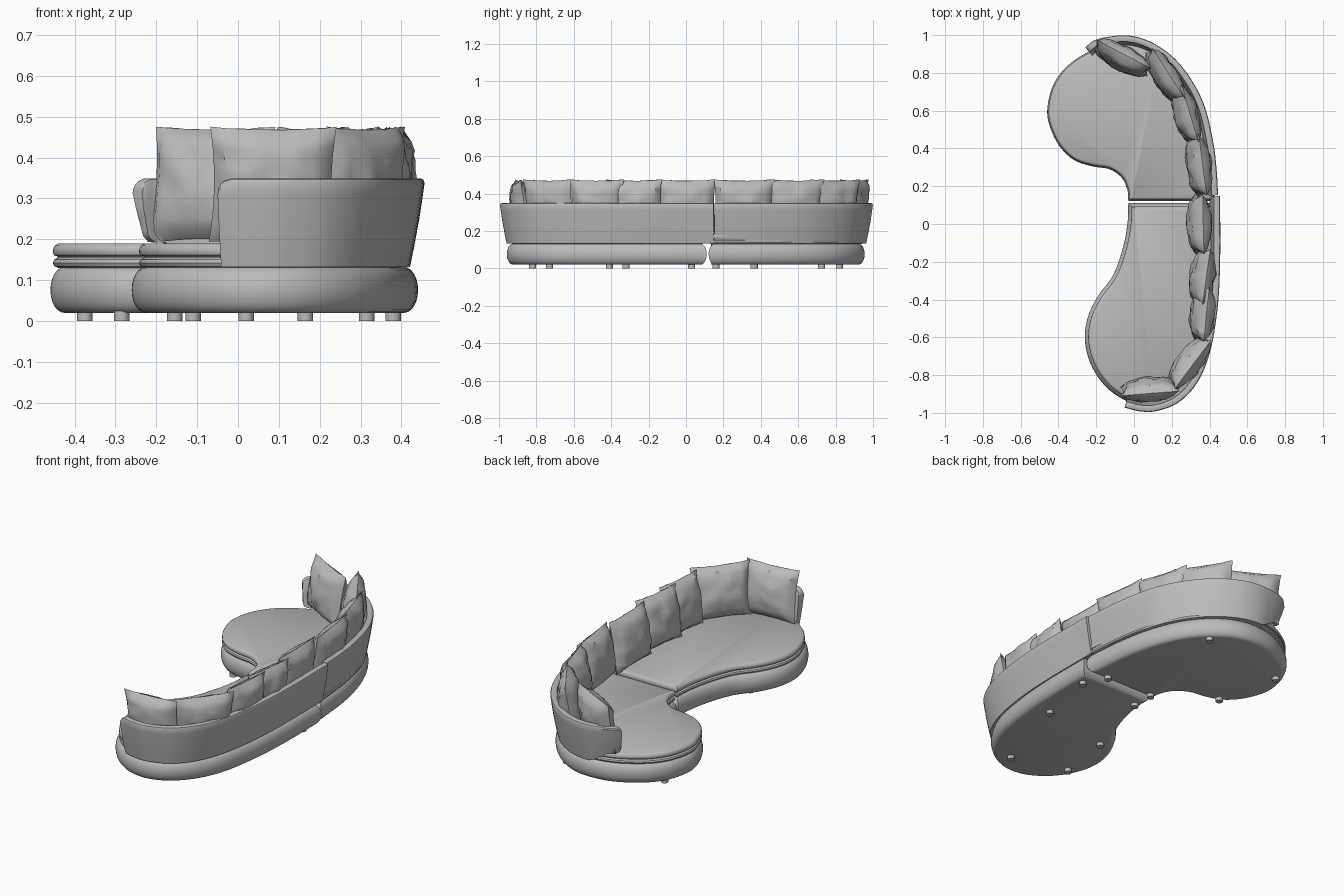
import bpy, bmesh, math
from mathutils import Vector, Matrix, noise

cube = bpy.data.objects.get("Cube")
if cube:
    bpy.data.objects.remove(cube, do_unlink=True)

mat = bpy.data.materials.new("grey fabric")
mat.use_nodes = True
GREY = (0.5, 0.5, 0.5, 1)
mat.diffuse_color = GREY
mat.node_tree.nodes["Principled BSDF"].inputs["Base Color"].default_value = GREY


def finish(bm, name, angle=35):
    bmesh.ops.recalc_face_normals(bm, faces=bm.faces)
    me = bpy.data.meshes.new(name)
    bm.to_mesh(me)
    bm.free()
    me.materials.append(mat)
    ob = bpy.data.objects.new(name, me)
    bpy.context.collection.objects.link(ob)
    bpy.ops.object.select_all(action='DESELECT')
    ob.select_set(True)
    bpy.context.view_layer.objects.active = ob
    bpy.ops.object.shade_smooth_by_angle(angle=math.radians(angle))
    return ob


def spline(pts, n=5):
    """Catmull-Rom curve through the points."""
    p = [Vector(q) for q in pts]
    p = [2 * p[0] - p[1]] + p + [2 * p[-1] - p[-2]]
    out = []
    for i in range(1, len(p) - 2):
        a, b, c, d = p[i - 1:i + 3]
        for k in range(n):
            t = k / n
            out.append(0.5 * (2 * b + (c - a) * t + (2 * a - 5 * b + 4 * c - d) * t * t
                              + (3 * b - a - 3 * c + d) * t ** 3))
    return out + [p[-2]]


def inward(path, closed):
    """Mitred inward direction at each point of a clockwise path."""
    res, n = [], len(path)
    for i in range(n):
        a = path[i - 1] if closed or i else path[i]
        c = path[(i + 1) % n] if closed or i < n - 1 else path[i]
        e = [d.normalized() for d in (path[i] - a, c - path[i]) if d.length > 1e-6]
        ns = [Vector((d.y, -d.x)) for d in e]
        m = sum(ns, Vector((0, 0))).normalized()
        res.append(m / max(0.65, m.dot(ns[0])))
    return res


def loft_closed(name, path, rings):
    """Stack inset copies of an outline; rings are (inset, z)."""
    bm = bmesh.new()
    nrm = inward(path, True)
    n = len(path)
    rows = [[bm.verts.new((*(p + m * o), z)) for p, m in zip(path, nrm)] for o, z in rings]
    for r, s in zip(rows, rows[1:]):
        for i in range(n):
            j = (i + 1) % n
            bm.faces.new((r[i], r[j], s[j], s[i]))
    bm.faces.new(rows[0][::-1])
    bm.faces.new(rows[-1])
    return finish(bm, name)


# Plan outlines, clockwise from the split between the two sections
rear_plan = spline([(-.03, .121), (-.035, .18), (-.065, .245), (-.13, .29), (-.22, .305),
                    (-.32, .34), (-.40, .42), (-.45, .53), (-.458, .62), (-.43, .73),
                    (-.37, .82), (-.28, .89), (-.17, .94), (-.03, .955), (.09, .925),
                    (.21, .84), (.30, .72), (.365, .56), (.405, .38), (.43, .121)])
front_plan = spline([(.44, .111), (.44, -.18), (.425, -.42), (.385, -.65), (.31, -.81),
                     (.21, -.91), (.10, -.955), (0, -.95), (-.08, -.915), (-.15, -.86),
                     (-.21, -.78), (-.25, -.68), (-.26, -.58), (-.24, -.48), (-.19, -.38),
                     (-.11, -.27), (-.06, -.13), (-.035, 0), (-.03, .111)])

# Rounded plinth and layered seat cushion of each section
base_rings = [(.034 * (1 - math.cos(a)), .076 + .056 * math.sin(a))
              for a in [math.radians(d) for d in range(-90, 91, 15)]]
seat_rings = [(.014, .13), (.004, .134), (0, .142), (.003, .150), (.012, .155), (.012, .158),
              (.003, .161), (0, .168), (.001, .178), (.006, .186), (.014, .190)]
for label, plan, inset in (("rear", rear_plan, .006), ("front", front_plan, .018)):
    loft_closed(label + "_base", plan, base_rings)
    loft_closed(label + "_seat_cushion", plan, [(o + inset, z) for o, z in seat_rings])

# Flared backrest walls swept along their top outer edge
WALL = [(.036, .132), (.026, .18), (.013, .25), (.004, .31), (0, .338), (.003, .346), (.009, .349),
        (.027, .349), (.033, .346), (.036, .338), (.042, .25), (.056, .132)]


def backrest(name, pts, rounded_end, low):
    """Open sweep; the free end gets rounded corners, its foot raised by low."""
    path = spline(pts, 6)
    if rounded_end == 0:
        path = path[::-1]
    # extra rows close to the free end shape its rounded corners
    a, b = path[-2], path[-1]
    path = path[:-1] + [a.lerp(b, t) for t in (.3, .55, .75, .9, 1)]
    nrm = inward(path, False)
    if rounded_end == 0:
        nrm = [-m for m in nrm]
    bm = bmesh.new()
    rows = []
    for p, m in zip(path, nrm):
        d = (path[-1] - p).length
        k = max(0, 1 - d / .035)
        drop = .03 * (1 - math.sqrt(max(0, 1 - k * k)))
        lift = low * min(1, max(0, 1 - (d - .08) / .1)) + drop * (low > 0)
        z0, z1 = .132 + lift, .349 - drop
        rows.append([bm.verts.new((*(p + m * o), z0 + (z - .132) / .217 * (z1 - z0)))
                     for o, z in WALL])
    n = len(WALL)
    for r, s in zip(rows, rows[1:]):
        for i in range(n):
            j = (i + 1) % n
            bm.faces.new((r[i], r[j], s[j], s[i]))
    bm.faces.new(rows[0])
    bm.faces.new(rows[-1])
    return finish(bm, name)


backrest("rear_backrest",
         [(-.258, .935), (-.21, .972), (-.13, .992), (-.03, .998), (.08, .968), (.20, .89),
          (.30, .77), (.375, .62), (.42, .43), (.438, .28), (.445, .153)], 0, .06)
backrest("front_backrest",
         [(.456, .147), (.456, -.2), (.442, -.45), (.402, -.68), (.335, -.84), (.24, -.942),
          (.13, -.988), (.04, -.993), (-.05, -.972)], 1, 0)


def pillow(i, cx, cy, dx, dy, w):
    """Soft cushion with pinched seams and pointed corners, leaning back."""
    h, t = .285, .062
    bm = bmesh.new()
    bmesh.ops.create_cube(bm, size=2)
    bmesh.ops.subdivide_edges(bm, edges=bm.edges, cuts=11, use_grid_fill=True)
    x = Vector((dx, dy, 0)).normalized()
    z = Vector((0, 0, 1))
    rot = Matrix((x, z.cross(x), z)).transposed().to_4x4()
    place = Matrix.Translation((cx, cy, .192 + h / 2)) @ rot @ Matrix.Rotation(-.16, 4, 'X')
    for v in bm.verts:
        u, s, q = v.co.x, v.co.y, v.co.z
        bulge = (max(0, 1 - u * u) * max(0, 1 - q * q)) ** .42
        fold = noise.noise(Vector((u * 2.2 + i * 7, q * 2.2, s * 3)))
        crease = noise.noise(Vector((u * 5, q * 5 + i * 3, s)))
        px = u * w / 2 * (1 - .07 * (1 - q * q))
        pz = q * h / 2 * (1 - .05 * (1 - u * u) + .025 * crease)
        py = s * t * bulge * (1 + .22 * fold + .12 * crease)
        v.co = place @ Vector((px, py, pz))
    bmesh.ops.remove_doubles(bm, verts=bm.verts, dist=.0008)
    finish(bm, "back_pillow_%d" % (i + 1), 40)


# Pillows from the rear end round to the front: centre, direction, width
for i, p in enumerate([(-.065, .88, .88, -.46, .33), (.165, .785, .54, -.84, .32),
                       (.275, .58, .28, -.96, .32), (.342, .31, .13, -.99, .33),
                       (.345, 0, .02, -1, .32), (.362, -.275, -.14, -1, .30),
                       (.362, -.475, -.1, -1, .29), (.295, -.73, -.6, -.8, .32),
                       (.085, -.875, -1, -.08, .31)]):
    pillow(i, *p)

# Short round feet
for i, (x, y) in enumerate([(-.375, .725), (-.285, .365), (.165, .82), (.02, .16), (.315, .16),
                            (.02, .03), (.38, .03), (.315, -.32), (.165, -.82),
                            (-.11, -.41), (-.155, -.73)]):
    bm = bmesh.new()
    bmesh.ops.create_cone(bm, cap_ends=True, segments=20, radius1=.019, radius2=.019, depth=.024,
                          matrix=Matrix.Translation((x, y, .012)))
    finish(bm, "foot_%d" % (i + 1))
